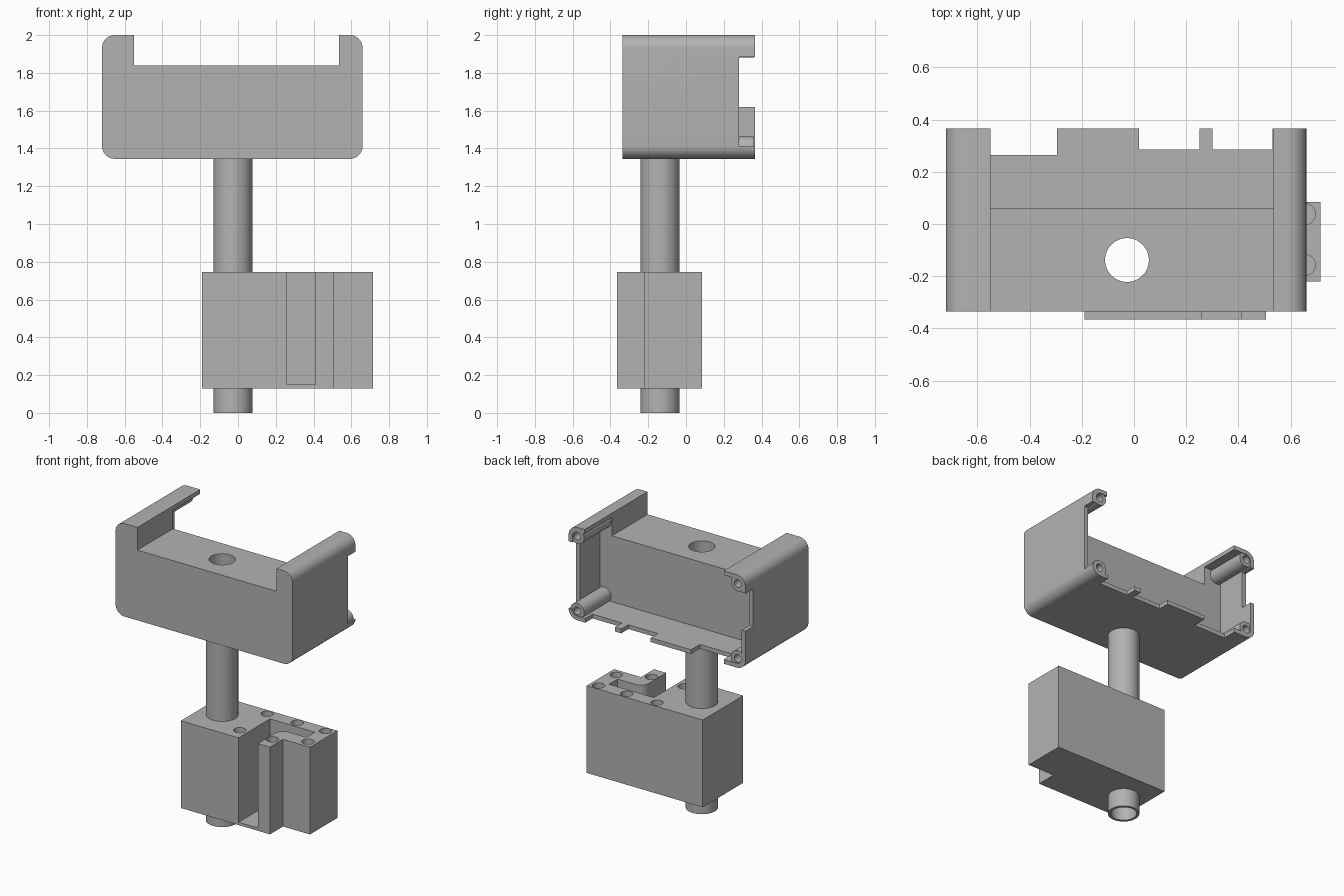
import bpy
import bmesh
from math import cos, sin, pi, radians

if "Cube" in bpy.data.objects:
    bpy.data.objects.remove(bpy.data.objects["Cube"], do_unlink=True)

grey = bpy.data.materials.new("plain_grey")
grey.use_nodes = True
GREY = (0.45, 0.45, 0.45, 1)
grey.diffuse_color = GREY
grey.node_tree.nodes["Principled BSDF"].inputs["Base Color"].default_value = GREY


def prism(name, points, low, high, axis="z"):
    """Extrude a flat outline along z, or an x-z outline along y."""
    bm = bmesh.new()
    place = (lambda p, d: (p[0], p[1], d)) if axis == "z" else (lambda p, d: (p[0], d, p[1]))
    face = bm.faces.new([bm.verts.new(place(p, low)) for p in points])
    moved = bmesh.ops.extrude_face_region(bm, geom=[face])["geom"]
    shift = (0, 0, high - low) if axis == "z" else (0, high - low, 0)
    bmesh.ops.translate(bm, vec=shift, verts=[g for g in moved if isinstance(g, bmesh.types.BMVert)])
    bmesh.ops.recalc_face_normals(bm, faces=bm.faces)
    mesh = bpy.data.meshes.new(name)
    bm.to_mesh(mesh)
    bm.free()
    mesh.materials.append(grey)
    ob = bpy.data.objects.new(name, mesh)
    bpy.context.collection.objects.link(ob)
    return ob


def arc(cx, cy, r, start, end, steps):
    angles = [radians(start + (end - start) * i / steps) for i in range(steps + 1)]
    return [(cx + r * cos(a), cy + r * sin(a)) for a in angles]


def circle(cx, cy, r, n=48):
    return [(cx + r * cos(2 * pi * i / n), cy + r * sin(2 * pi * i / n)) for i in range(n)]


def rect(x0, x1, y0, y1):
    return [(x0, y0), (x1, y0), (x1, y1), (x0, y1)]


def round_rect(x0, x1, z0, z1, r):
    return (arc(x1 - r, z0 + r, r, -90, 0, 10) + arc(x1 - r, z1 - r, r, 0, 90, 10)
            + arc(x0 + r, z1 - r, r, 90, 180, 10) + arc(x0 + r, z0 + r, r, 180, 270, 10))


def combine(ob, other, operation="DIFFERENCE"):
    """Apply a boolean and remove the helper."""
    mod = ob.modifiers.new("boolean", "BOOLEAN")
    mod.operation, mod.object, mod.solver = operation, other, "EXACT"
    bpy.context.view_layer.update()
    result = bpy.data.meshes.new_from_object(ob.evaluated_get(bpy.context.evaluated_depsgraph_get()))
    ob.modifiers.clear()
    ob.data = result
    bpy.data.objects.remove(other, do_unlink=True)


def smooth(ob):
    bpy.ops.object.select_all(action="DESELECT")
    ob.select_set(True)
    bpy.context.view_layer.objects.active = ob
    bpy.ops.object.shade_smooth_by_angle(angle=radians(30))


LEFT, RIGHT, FRONT, BACK = -0.72, 0.66, -0.335, 0.365
BOTTOM, TOP, WALL, INNER = 1.345, 2.0, 0.03, 0.06
TUBE_X, TUBE_Y, OUTER, BORE = -0.027, -0.138, 0.103, 0.084

# Housing: rounded body, open recess behind, saddle cut in the top
housing = prism("housing", round_rect(LEFT, RIGHT, BOTTOM, TOP, 0.068), FRONT, BACK, "y")
combine(housing, prism("recess", round_rect(LEFT + WALL, RIGHT - WALL, BOTTOM + WALL, TOP - WALL, 0.038),
                       INNER, 0.5, "y"))
combine(housing, prism("saddle", rect(-0.55, 0.535, 1.84, 2.1), -0.5, 0.5, "y"))

# Notches along the back rim: floor edge, then the two side walls
for x0, x1, y in [(-0.55, -0.295, 0.265), (0.02, 0.25, 0.285), (0.30, 0.53, 0.285)]:
    combine(housing, prism("notch", rect(x0, x1, 1.3, 1.4), y, 0.5, "y"))
for x0, x1, z in [(-0.8, -0.67, 1.62), (0.61, 0.8, 1.41)]:
    combine(housing, prism("notch", rect(x0, x1, z, 1.885), 0.28, 0.5, "y"))

# Screw bosses in the four corners
for x in (LEFT + 0.064, RIGHT - 0.064):
    for z in (BOTTOM + 0.064, TOP - 0.064):
        combine(housing, prism("boss", circle(x, z, 0.054, 32), 0.03, 0.36, "y"), "UNION")
        combine(housing, prism("boss_hole", circle(x, z, 0.027, 24), 0.1, 0.5, "y"))
combine(housing, prism("bore", circle(TUBE_X, TUBE_Y, BORE), 1.2, 2.1))
smooth(housing)

# Hollow support tube
tube = prism("support_tube", circle(TUBE_X, TUBE_Y, OUTER), 0, BOTTOM)
combine(tube, prism("bore", circle(TUBE_X, TUBE_Y, BORE), -0.1, 1.5))
smooth(tube)

# Clamp block with a stepped front corner
block = prism("clamp_block", [(-0.19, -0.365), (0.505, -0.365), (0.505, -0.22), (0.715, -0.22),
                              (0.715, 0.085), (-0.19, 0.085)], 0.13, 0.745)

# Angled slot with a rounded inner corner
slot = ([(0.26, -0.5), (0.41, -0.5)] + arc(0.47, -0.17, 0.06, 180, 90, 8)
        + [(0.61, -0.11), (0.61, -0.015), (0.26, -0.015)])
combine(block, prism("slot", slot, 0.15, 0.9))

# Screw holes in the block top
for x, y in [(0.2, -0.265), (0.2, 0.038), (0.435, 0.038), (0.655, 0.038), (0.45, -0.26), (0.655, -0.157)]:
    combine(block, prism("screw_hole", circle(x, y, 0.04, 32), 0.25, 0.9))
combine(block, prism("tube_passage", circle(TUBE_X, TUBE_Y, OUTER), 0, 1))
smooth(block)
